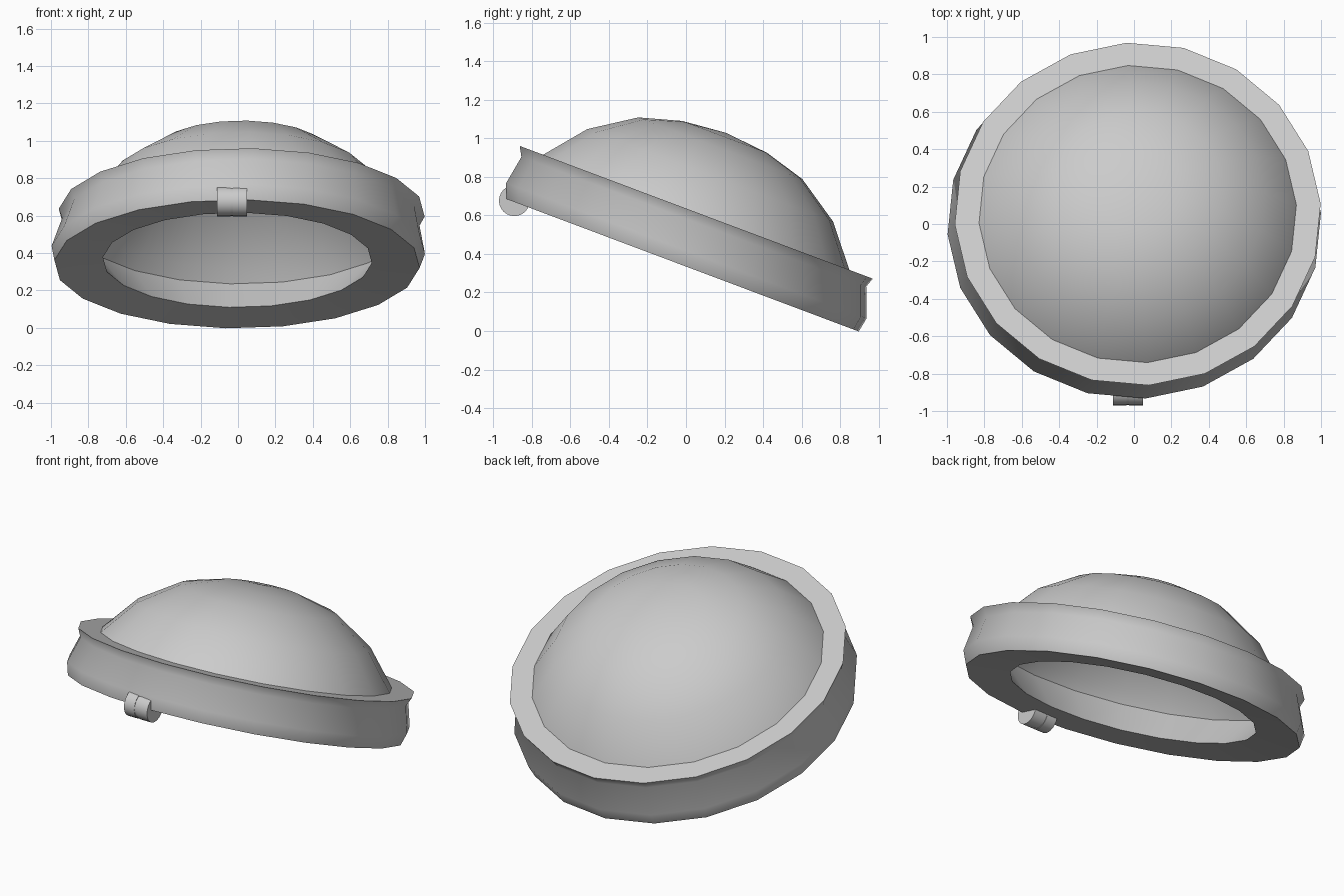
import bpy, bmesh, math
from mathutils import Vector, Matrix

cube = bpy.data.objects.get("Cube")
if cube:
    bpy.data.objects.remove(cube)

SIDES = 20
PHASE = math.radians(3.5)
TILT = math.radians(20.6)

grey = bpy.data.materials.new("light_grey")
grey.use_nodes = True
grey.diffuse_color = (0.6, 0.6, 0.6, 1)
grey.node_tree.nodes["Principled BSDF"].inputs["Base Color"].default_value = (0.6, 0.6, 0.6, 1)


def finish(name, bm, angle):
    bmesh.ops.recalc_face_normals(bm, faces=bm.faces[:])
    mesh = bpy.data.meshes.new(name)
    bm.to_mesh(mesh)
    bm.free()
    mesh.materials.append(grey)
    obj = bpy.data.objects.new(name, mesh)
    bpy.context.collection.objects.link(obj)
    bpy.ops.object.select_all(action='DESELECT')
    obj.select_set(True)
    bpy.context.view_layer.objects.active = obj
    bpy.ops.object.shade_smooth_by_angle(angle=math.radians(angle))
    return obj


def tilted(angle, radius, height):
    """Point on a circle around the leaning axis, in the tilted frame."""
    t = min((height - 0.317) / 0.28, 1.0)
    x = -0.005 + 0.025 * t + radius * math.cos(angle)
    y = -0.137 - 0.03 * t + radius * math.sin(angle)
    return Matrix.Rotation(-TILT, 3, 'X') @ Vector((x, y, height))


def revolve(name, profile, angle):
    bm = bmesh.new()
    rings = []
    for radius, height in profile:
        if radius == 0:
            rings.append([bm.verts.new(tilted(0, 0, height))] * SIDES)
        else:
            rings.append([bm.verts.new(tilted(PHASE + math.tau * i / SIDES, radius, height))
                          for i in range(SIDES)])
    for a, b in zip(rings, rings[1:]):
        for i in range(SIDES):
            j = (i + 1) % SIDES
            corners = [a[i], a[j], b[j], b[i]]
            bm.faces.new(list(dict.fromkeys(corners)))
    return finish(name, bm, angle)


# Frame ring: funnel-shaped opening, flat underside, pinched rim, flat top
revolve("frame_ring", [(0.89, 0.525), (0.72, 0.335), (0.978, 0.313), (1.0, 0.39),
                       (0.957, 0.545), (0.98, 0.595), (0.85, 0.595)], 45)

# Domed cover, its edge seated inside the frame
revolve("dome", [(0.89, 0.525), (0.85, 0.595), (0.682, 0.80), (0.455, 0.95),
                 (0.235, 1.013), (0, 1.035)], 50)

# Hinge: two barrels on a slightly slimmer pin
for name, x0, x1, radius in (("hinge_barrel_right", -0.112, -0.041, 0.08),
                             ("hinge_barrel_left", -0.027, 0.048, 0.08),
                             ("hinge_pin", -0.05, -0.02, 0.077)):
    bm = bmesh.new()
    place = Matrix.Translation(((x0 + x1) / 2, -0.89, 0.676)) @ Matrix.Rotation(math.pi / 2, 4, 'Y')
    bmesh.ops.create_cone(bm, cap_ends=True, segments=24, radius1=radius, radius2=radius,
                          depth=x1 - x0, matrix=place)
    finish(name, bm, 40)
